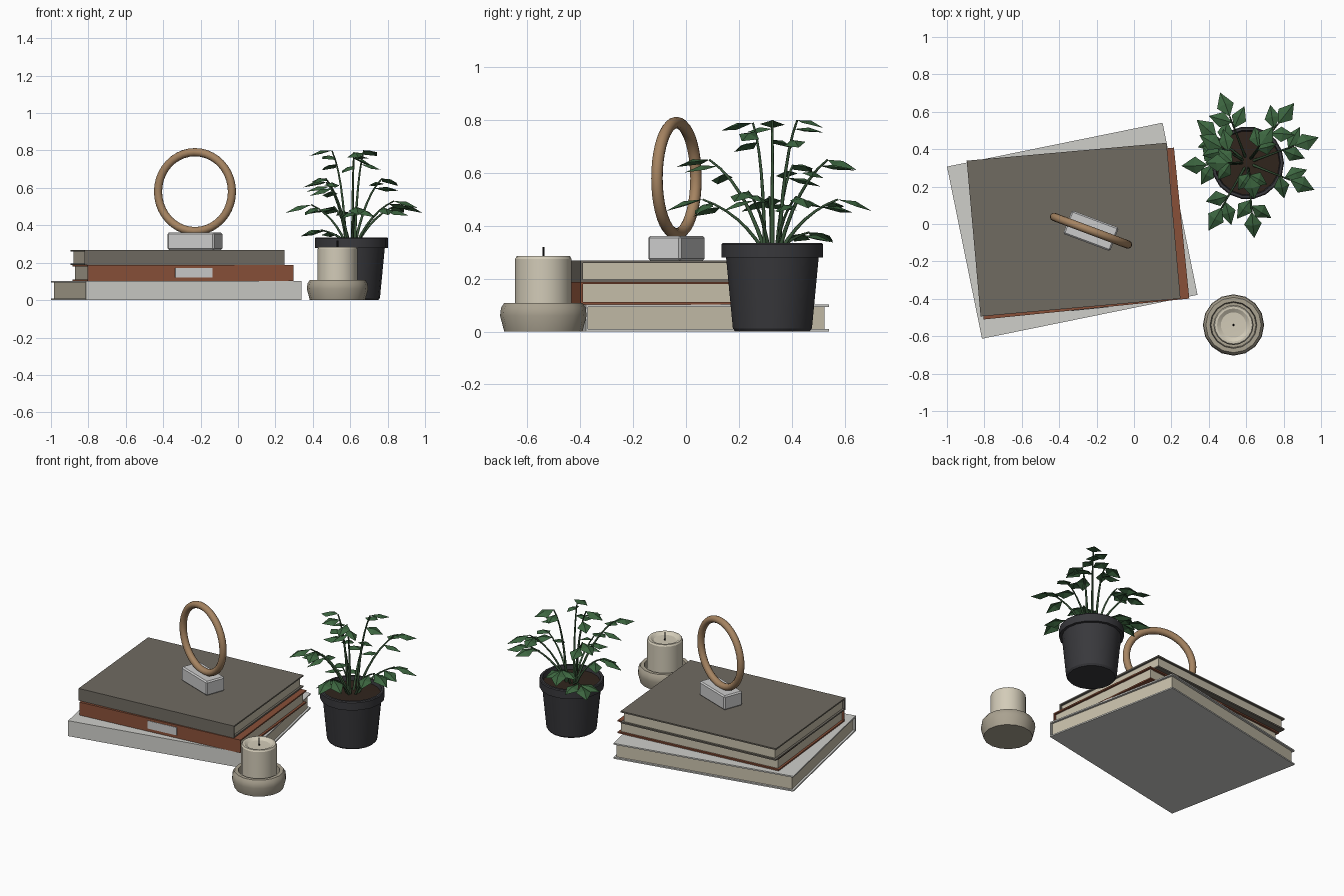
import bpy, bmesh, math, random
from mathutils import Vector, Matrix

if "Cube" in bpy.data.objects:
    bpy.data.objects.remove(bpy.data.objects["Cube"])

random.seed(4)


def material(name, r, g, b):
    m = bpy.data.materials.new(name)
    m.diffuse_color = (r, g, b, 1)
    m.use_nodes = True
    m.node_tree.nodes["Principled BSDF"].inputs["Base Color"].default_value = m.diffuse_color
    return m


PAPER = material("paper", .58, .53, .41)
PALE = material("pale_cover", .62, .62, .59)
RUST = material("rust_cover", .25, .08, .04)
TAUPE = material("taupe_cover", .16, .145, .12)
WOOD = material("wood", .38, .23, .12)
STONE = material("stone", .6, .6, .6)
WAX = material("wax", .65, .60, .48)
CLAY = material("clay", .40, .36, .28)
DARK = material("dark_pot", .04, .04, .045)
SOIL = material("soil", .03, .018, .012)
WICK = material("wick", .01, .01, .01)
LEAF = material("leaf_green", .045, .13, .05)
STEM = material("stem_green", .04, .09, .04)


def finish(bm, name, mat, loc=(0, 0, 0), angle=0, smooth=None):
    me = bpy.data.meshes.new(name)
    bmesh.ops.recalc_face_normals(bm, faces=bm.faces)
    bm.to_mesh(me)
    bm.free()
    ob = bpy.data.objects.new(name, me)
    bpy.context.collection.objects.link(ob)
    ob.location = loc
    ob.rotation_euler.z = math.radians(angle)
    me.materials.append(mat)
    if smooth:
        bpy.ops.object.select_all(action='DESELECT')
        ob.select_set(True)
        bpy.context.view_layer.objects.active = ob
        bpy.ops.object.shade_smooth_by_angle(angle=math.radians(smooth))
    return ob


def box(name, size, loc, angle, mat, offset=(0, 0, 0), bevel=0):
    bm = bmesh.new()
    bmesh.ops.create_cube(bm, size=1, matrix=Matrix.Translation(offset) @ Matrix.Diagonal((*size, 1)))
    if bevel:
        bmesh.ops.bevel(bm, geom=bm.edges[:], offset=bevel, segments=1, affect='EDGES')
    return finish(bm, name, mat, loc, angle)


def lathe(name, profile, loc, sides, mat, smooth=30):
    bm = bmesh.new()
    vs = [bm.verts.new((r, 0, z)) for r, z in profile]
    es = [bm.edges.new(p) for p in zip(vs, vs[1:])]
    bmesh.ops.spin(bm, geom=vs + es, cent=(0, 0, 0), axis=(0, 0, 1),
                   angle=math.tau, steps=sides, use_merge=True)
    bmesh.ops.remove_doubles(bm, verts=bm.verts, dist=1e-4)
    return finish(bm, name, mat, loc, 0, smooth)


# books: C-shaped cover with the spine at the front, and an inset page block
def book(name, w, d, z0, z1, center, angle, mat, t=.009, inset=.014):
    h = z1 - z0
    y0, y1 = -d / 2, d / 2
    prof = [(y0, 0), (y1, 0), (y1, t), (y0 + t, t),
            (y0 + t, h - t), (y1, h - t), (y1, h), (y0, h)]
    bm = bmesh.new()
    face = bm.faces.new([bm.verts.new((-w / 2, y, z)) for y, z in prof])
    ext = bmesh.ops.extrude_face_region(bm, geom=[face])
    bmesh.ops.translate(bm, vec=(w, 0, 0),
                        verts=[v for v in ext['geom'] if isinstance(v, bmesh.types.BMVert)])
    finish(bm, name + "_cover", mat, (*center, z0), angle)
    box(name + "_pages", (w - 2 * inset, d - t - inset, h - 2 * t), (*center, z0), angle,
        PAPER, (0, (t - inset) / 2, h / 2))


book("bottom_book", 1.176, .939, 0, .102, (-.33, -.036), 11.5, PALE)
book("middle_book", 1.105, .811, .102, .188, (-.295, -.051), 5.8, RUST)
book("top_book", 1.073, .836, .188, .268, (-.323, -.03), 5.1, TAUPE)
box("spine_label", (.2, .004, .052), (-.295, -.051, .147), 5.8, STONE, (.018, -.4065, 0))

# ring ornament on its block
box("ornament_block", (.268, .134, .094), (-.23, -.036, .315), -20.5, STONE, bevel=.008)
bpy.ops.mesh.primitive_torus_add(major_radius=.211, minor_radius=.022, major_segments=40,
                                 minor_segments=12, location=(-.23, -.036, .58),
                                 rotation=(math.pi / 2, 0, math.radians(-20.5)))
ring = bpy.context.object
ring.name = "wooden_ring"
ring.data.materials.append(WOOD)
bpy.ops.object.shade_smooth_by_angle(angle=math.radians(50))

# candle in a dish
C = (.532, -.54, 0)
lathe("candle_dish", [(0, 0), (.148, 0), (.164, .06), (.16, .09), (.148, .108), (.125, .108),
                      (.12, .06), (0, .06)], C, 16, CLAY)
lathe("candle", [(0, .06), (.107, .06), (.107, .275), (.101, .285), (.088, .285),
                 (.068, .272), (0, .27)], C, 20, WAX)
lathe("candle_wick", [(0, .265), (.005, .265), (.004, .32), (0, .32)], C, 6, WICK)

# plant pot and soil
P = Vector((.607, .327, 0))
lathe("plant_pot", [(0, 0), (.143, 0), (.152, .012), (.178, .28), (.195, .28), (.195, .33),
                    (.19, .336), (.176, .336), (.17, .30), (0, .29)], P, 18, DARK)
lathe("soil", [(0, .295), (.171, .295), (.171, .308), (0, .314)], P, 18, SOIL)

# plant: each stem is (direction in degrees, reach of its last leaf, height, droop)
STEMS = [(20, .41, .51, 12), (111, .41, .50, 12), (183, .36, .51, 12), (-85, .41, .50, 12),
         (-22, .39, .53, 10), (140, .36, .375, 8),
         (52, .41, .65, 10), (-120, .42, .65, 5), (150, .30, .63, 5),
         (180, .23, .80, 8), (55, .24, .80, 8), (-80, .20, .79, 8)]
curve = bpy.data.curves.new("stems", 'CURVE')
curve.dimensions = '3D'
curve.bevel_depth = .008
curve.bevel_resolution = 1
curve.use_fill_caps = True
curve.materials.append(STEM)
leaves = bmesh.new()


def leaf(base, yaw, droop, length, width):
    roll = random.uniform(-.25, .25)
    m = (Matrix.Translation(base) @ Matrix.Rotation(yaw, 4, 'Z')
         @ Matrix.Rotation(math.radians(droop), 4, 'Y') @ Matrix.Rotation(roll, 4, 'X'))
    pts = [(0, 0, 0), (.5, 0, .06), (1, 0, -.1)]
    b, mid, tip = [leaves.verts.new(m @ (Vector(p) * length)) for p in pts]
    for s in (1, -1):
        side = leaves.verts.new(m @ Vector((.45 * length, s * width / 2, -.008)))
        for tri in ((b, mid, side), (mid, tip, side)):
            leaves.faces.new(tri if s > 0 else tri[::-1])


for deg, reach, top, droop in STEMS:
    a = math.radians(deg)
    out = Vector((math.cos(a), math.sin(a), 0))
    size = .145 if reach > .25 else .125
    end = reach - size
    p0 = P + out * .03 + Vector((0, 0, .30))
    p1 = P + out * max(end * .45, .03) + Vector((0, 0, .30 + (top - .30) * .75))
    p2 = P + out * end + Vector((0, 0, top))

    def at(t):
        return p0 * (1 - t) ** 2 + p1 * 2 * t * (1 - t) + p2 * t * t

    sp = curve.splines.new('POLY')
    sp.points.add(6)
    for i, pt in enumerate(sp.points):
        pt.co = (*at(i / 6), 1)
        pt.radius = 1 - .5 * i / 6
    leaf(at(1), a, droop, size, .095)
    for s, t in ((1, .88), (-1, .76)):
        leaf(at(t), a + s * random.uniform(.7, 1.0), droop * .5 + random.uniform(-6, 10),
             size * .9, .085)

stems = bpy.data.objects.new("stems", curve)
bpy.context.collection.objects.link(stems)
me = bpy.data.meshes.new("leaves")
leaves.to_mesh(me)
leaves.free()
me.materials.append(LEAF)
bpy.context.collection.objects.link(bpy.data.objects.new("leaves", me))
